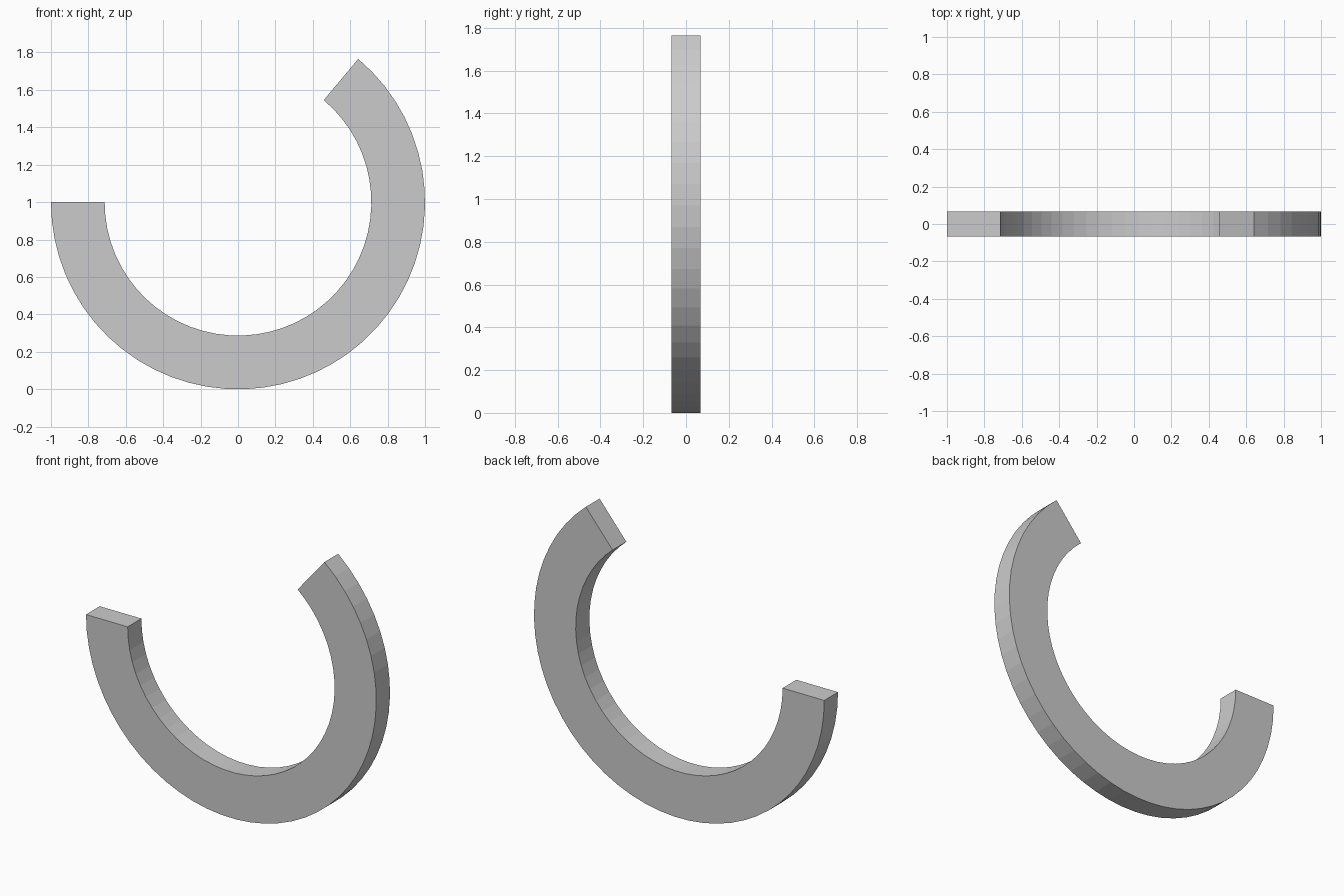
import bpy, bmesh, math

if "Cube" in bpy.data.objects:
    bpy.data.objects.remove(bpy.data.objects["Cube"])

OUTER, INNER, HALF_DEPTH = 1.0, 0.713, 0.0675
START, SWEEP, STEPS = 180, 230, 40
CENTRE_Z = 0.9993

# Radial cross-section, swept along the open arc
section = [(OUTER, -HALF_DEPTH), (OUTER, HALF_DEPTH),
           (INNER, HALF_DEPTH), (INNER, -HALF_DEPTH)]

bm = bmesh.new()
rings = []
for i in range(STEPS + 1):
    a = math.radians(START + SWEEP * i / STEPS)
    rings.append([bm.verts.new((r * math.cos(a), y, CENTRE_Z + r * math.sin(a)))
                  for r, y in section])

# Side walls
for p, q in zip(rings, rings[1:]):
    for k in range(4):
        n = (k + 1) % 4
        bm.faces.new((p[k], p[n], q[n], q[k]))

# End caps
bm.faces.new(rings[0])
bm.faces.new(rings[-1])
bmesh.ops.recalc_face_normals(bm, faces=bm.faces)

mesh = bpy.data.meshes.new("open_ring")
bm.to_mesh(mesh)
bm.free()
bpy.context.collection.objects.link(bpy.data.objects.new("open_ring", mesh))
